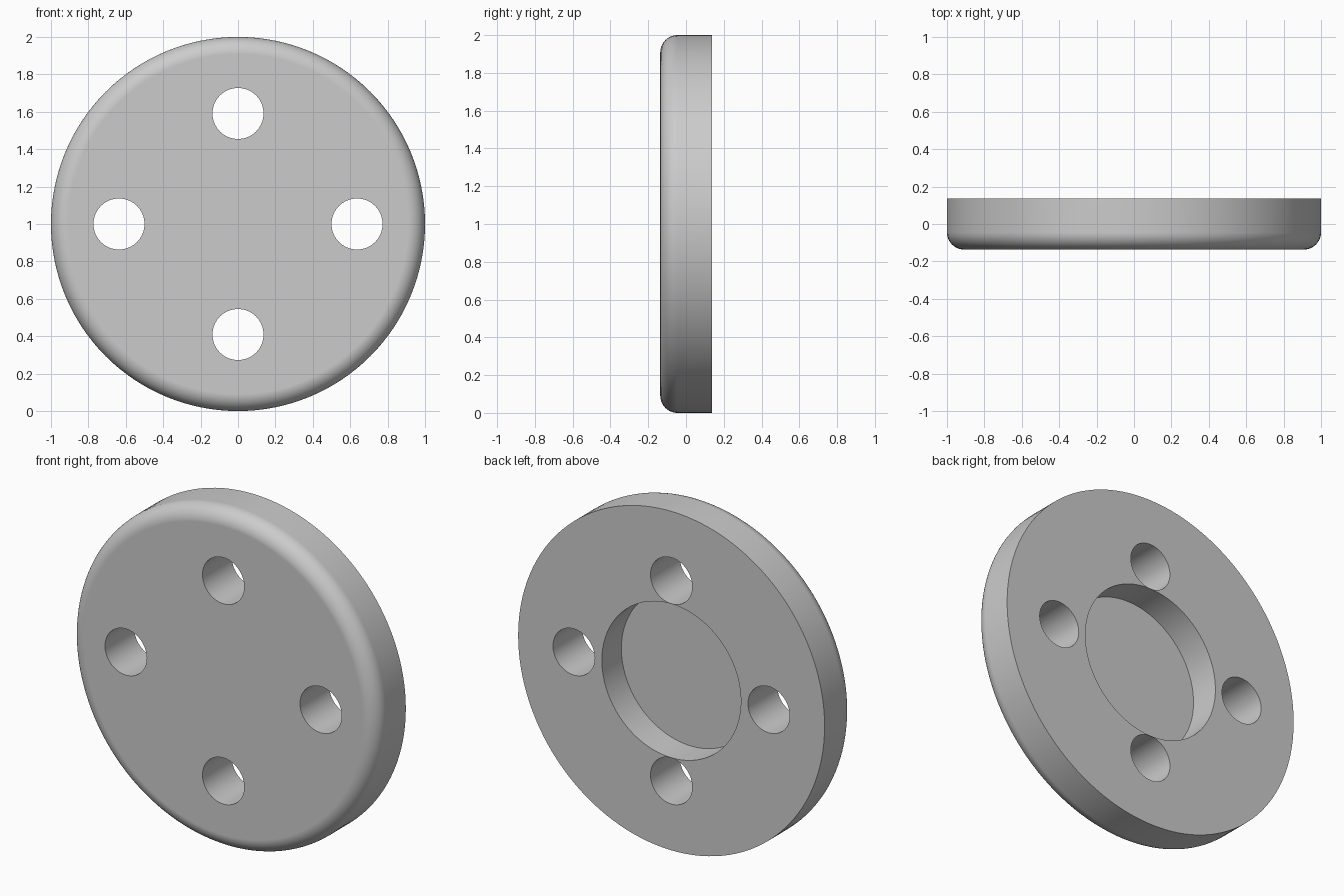
import bpy, bmesh, math
from mathutils import Matrix

cube = bpy.data.objects.get("Cube")
if cube:
    bpy.data.objects.remove(cube, do_unlink=True)

UNIT = 1 / 22            # one design unit; the disc radius is 22 units
HALF = 3 * UNIT          # half of the disc thickness
SEGMENTS = 128

grey = bpy.data.materials.new("light_grey")
grey.use_nodes = True
colour = (0.6, 0.6, 0.6, 1)
grey.diffuse_color = colour
grey.node_tree.nodes["Principled BSDF"].inputs["Base Color"].default_value = colour


def cylinder(name, radius, y0, y1, x=0, z=1, segments=SEGMENTS, fillet=0):
    """Cylinder along y from y0 to y1, with an optional rounded front rim."""
    bm = bmesh.new()
    place = Matrix.Translation((x, (y0 + y1) / 2, z)) @ Matrix.Rotation(math.pi / 2, 4, "X")
    bmesh.ops.create_cone(bm, cap_ends=True, segments=segments, radius1=radius,
                          radius2=radius, depth=y1 - y0, matrix=place)
    if fillet:
        rim = [e for e in bm.edges if all(abs(v.co.y - y0) < 1e-4 for v in e.verts)]
        bmesh.ops.bevel(bm, geom=rim, offset=fillet, offset_type="OFFSET",
                        segments=10, profile=0.5, affect="EDGES")
    bmesh.ops.recalc_face_normals(bm, faces=bm.faces)
    mesh = bpy.data.meshes.new(name)
    bm.to_mesh(mesh)
    bm.free()
    mesh.materials.append(grey)
    obj = bpy.data.objects.new(name, mesh)
    bpy.context.collection.objects.link(obj)
    return obj


# Disc with a rounded front rim
disc = cylinder("disc", 1, -HALF, HALF, fillet=2 * UNIT)

# Blind round recess in the back, and four through holes
cutters = [cylinder("recess_cutter", 9.98 * UNIT, HALF - 4 * UNIT, HALF + 0.1)]
for x, z in ((14, 0), (-14, 0), (0, 13), (0, -13)):
    cutters.append(cylinder("hole_cutter", 3 * UNIT, -HALF - 0.1, HALF + 0.1,
                            x * UNIT, 1 + z * UNIT, 64))

bpy.ops.object.select_all(action="DESELECT")
disc.select_set(True)
bpy.context.view_layer.objects.active = disc
for cutter in cutters:
    cut = disc.modifiers.new("cut", "BOOLEAN")
    cut.operation = "DIFFERENCE"
    cut.solver = "EXACT"
    cut.object = cutter
    bpy.ops.object.modifier_apply(modifier=cut.name)
    bpy.data.objects.remove(cutter, do_unlink=True)

# Smooth curved walls, crisp edges, flat faces kept flat
bpy.ops.object.shade_smooth_by_angle(angle=math.radians(30))
weighted = disc.modifiers.new("flat_face_normals", "WEIGHTED_NORMAL")
weighted.keep_sharp = True
